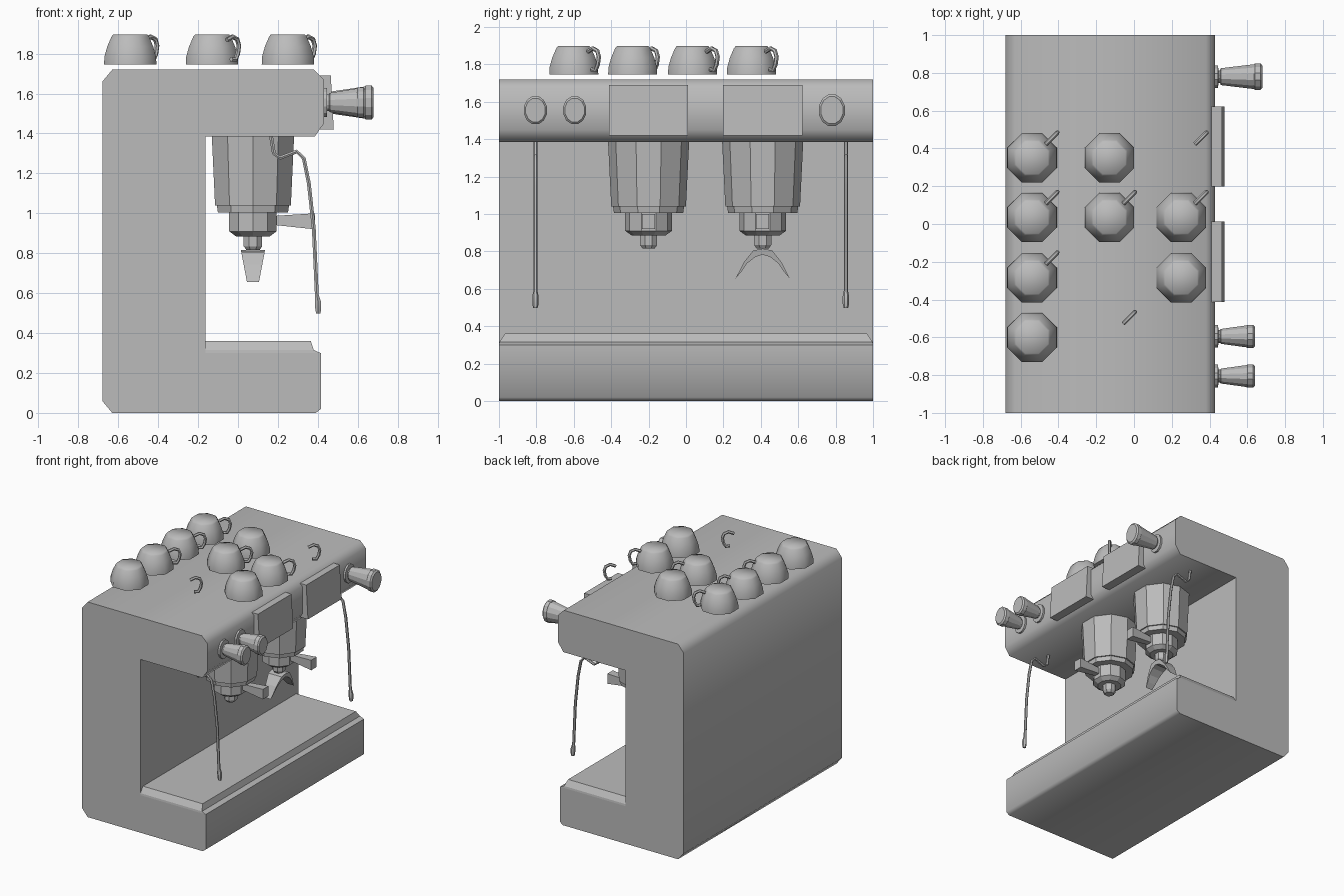
import bpy, bmesh
from math import sin, cos, pi, radians
from mathutils import Vector, Matrix

if "Cube" in bpy.data.objects:
    bpy.data.objects.remove(bpy.data.objects["Cube"])

grey = bpy.data.materials.new("brushed_grey")
grey.use_nodes = True
grey.diffuse_color = (0.5, 0.5, 0.5, 1)
grey.node_tree.nodes["Principled BSDF"].inputs["Base Color"].default_value = (0.5, 0.5, 0.5, 1)


def loft(name, rings, smooth=None):
    """Skin a series of equal-length closed rings and cap both ends."""
    bm = bmesh.new()
    loops = [[bm.verts.new(p) for p in ring] for ring in rings]
    n = len(loops[0])
    for a, b in zip(loops, loops[1:]):
        for i in range(n):
            j = (i + 1) % n
            bm.faces.new((a[i], a[j], b[j], b[i]))
    bm.faces.new(loops[0])
    bm.faces.new(loops[-1])
    bmesh.ops.recalc_face_normals(bm, faces=bm.faces)
    mesh = bpy.data.meshes.new(name)
    bm.to_mesh(mesh)
    bm.free()
    mesh.materials.append(grey)
    obj = bpy.data.objects.new(name, mesh)
    bpy.context.collection.objects.link(obj)
    if smooth:
        bpy.ops.object.select_all(action='DESELECT')
        obj.select_set(True)
        bpy.context.view_layer.objects.active = obj
        bpy.ops.object.shade_smooth_by_angle(angle=radians(smooth))
    return obj


def lathe(name, profile, sides, centre, axis='Z', stretch=1.0, smooth=None):
    """Faceted turned shape; profile holds (radius, position along axis)."""
    rings = []
    for r, h in profile:
        ring = []
        for i in range(sides):
            a = 2 * pi * (i + 0.5) / sides
            u, v = r * cos(a), r * sin(a)
            p = (u, v, h) if axis == 'Z' else (h, u, v * stretch)
            ring.append(Vector(p) + Vector(centre))
        rings.append(ring)
    return loft(name, rings, smooth)


def tube(name, path, radii, sides=6):
    """Round bar swept along a planar path of points."""
    pts = [Vector(p) for p in path]
    side = (pts[1] - pts[0]).cross(pts[2] - pts[1]).normalized()
    rings = []
    for i, p in enumerate(pts):
        t = (pts[min(i + 1, len(pts) - 1)] - pts[max(i - 1, 0)]).normalized()
        up = t.cross(side)
        rings.append([p + radii[i] * (side * cos(2 * pi * k / sides) + up * sin(2 * pi * k / sides))
                      for k in range(sides)])
    return loft(name, rings, 50)


def rect(x0, x1, y, z):
    return [(x0, -y, z), (x1, -y, z), (x1, y, z), (x0, y, z)]


# C-shaped housing
housing = [(-0.68, 0.06), (-0.63, 0), (0.39, 0), (0.415, 0.02), (0.415, 0.3), (-0.163, 0.3),
           (-0.163, 1.385), (0.385, 1.385), (0.43, 1.45), (0.43, 1.67), (0.38, 1.72),
           (-0.63, 1.72), (-0.68, 1.66)]
loft("housing", [[(x, y, z) for x, z in housing] for y in (-1, 1)], 56)

# Drip tray with sloped rim
loft("drip_tray", [rect(-0.165, 0.413, 1, 0.3), rect(-0.165, 0.38, 0.998, 0.315),
                   rect(-0.165, 0.365, 0.968, 0.36)])

# Brew groups with filter holders and front panels
gx = 0.075
for side, gy in (("right", -0.2), ("left", 0.41)):
    lathe(side + "_brew_head", [(0.217, 1.39), (0.2, 1.045), (0.2, 1.04), (0.19, 1.04), (0.185, 1.005)],
          10, (gx, gy, 0))
    lathe(side + "_filter_holder", [(0.125, 1.006), (0.125, 0.91), (0.09, 0.885)], 10, (gx, gy, 0))
    lathe(side + "_spout", [(0.05, 0.89), (0.05, 0.835), (0.035, 0.815)], 8, (gx, gy, 0))
    loft(side + "_holder_handle",
         [[(x, gy + y, z) for y, z in ((-w, lo), (w, lo), (w, hi), (-w, hi))]
          for x, w, lo, hi in ((0.15, 0.02, 0.945, 0.985), (0.385, 0.035, 0.92, 1.0))])
    loft(side + "_front_panel",
         [[(0.4, gy + y, 1.42), (0.48, gy + y, 1.42), (0.465, gy + y, 1.69), (0.4, gy + y, 1.69)]
          for y in (-0.212, 0.212)])

# Forked outlet under the left group
outer = [(-0.145, 0.655), (-0.1, 0.743), (-0.05, 0.805), (0, 0.815)]
inner = [(0, 0.783), (-0.04, 0.77), (-0.085, 0.735), (-0.115, 0.69)]
arch = outer + [(-y, z) for y, z in outer[-2::-1]]
arch += [(-y, z) for y, z in inner[::-1]] + inner[1:]
loft("forked_outlet", [[(gx + s * (0.03 + 0.19 * (z - 0.655)), 0.41 + y, z) for y, z in arch]
                       for s in (-1, 1)])

# Control knobs
for i, (y, length, r) in enumerate(((-0.805, 0.21, 0.06), (-0.595, 0.21, 0.06), (0.78, 0.25, 0.068))):
    tip = 0.43 + length
    lathe(f"knob_{i + 1}", [(0.062, 0.425), (0.062, 0.445), (0.035, 0.447), (0.035, 0.455),
                            (r * 0.68, 0.46), (r, tip - 0.045), (r * 1.06, tip - 0.04),
                            (r * 1.06, tip - 0.01), (r * 0.9, tip)],
          12, (0, y, 1.555), 'X', 1.22)

# Steam wands
wand = [(0.165, 1.39), (0.18, 1.3), (0.21, 1.278), (0.295, 1.31), (0.33, 1.275), (0.355, 1.15),
        (0.38, 0.92), (0.395, 0.59), (0.4, 0.56), (0.402, 0.52), (0.402, 0.497)]
for side, y in (("right", -0.805), ("left", 0.855)):
    tube(side + "_steam_wand", [(x, y, z) for x, z in wand], [0.011] * 8 + [0.017, 0.017, 0.012])

# Upturned cups stored on top
cups = [(-0.54, 0.35), (-0.54, 0.035), (-0.54, -0.285), (-0.54, -0.6),
        (-0.13, 0.35), (-0.13, 0.035), (0.25, 0.035), (0.25, -0.285)]
for i, (x, y) in enumerate(cups):
    lathe(f"cup_{i + 1}", [(0.142, 1.745), (0.14, 1.785), (0.125, 1.835), (0.102, 1.885), (0.092, 1.897)],
          8, (x, y, 0), smooth=60)

# Cup handles, turned diagonally
grip = [(0.105, 1.868), (0.145, 1.885), (0.178, 1.872), (0.19, 1.84), (0.182, 1.8),
        (0.165, 1.77), (0.135, 1.772)]
for i, (x, y) in enumerate(cups[:3] + cups[5:7] + [(0.25, 0.35), (-0.13, -0.6)]):
    turn = Matrix.Rotation(radians(45), 3, 'Z')
    tube(f"cup_handle_{i + 1}", [turn @ Vector((r, 0, z)) + Vector((x, y, 0)) for r, z in grip],
         [0.012] * len(grip))
